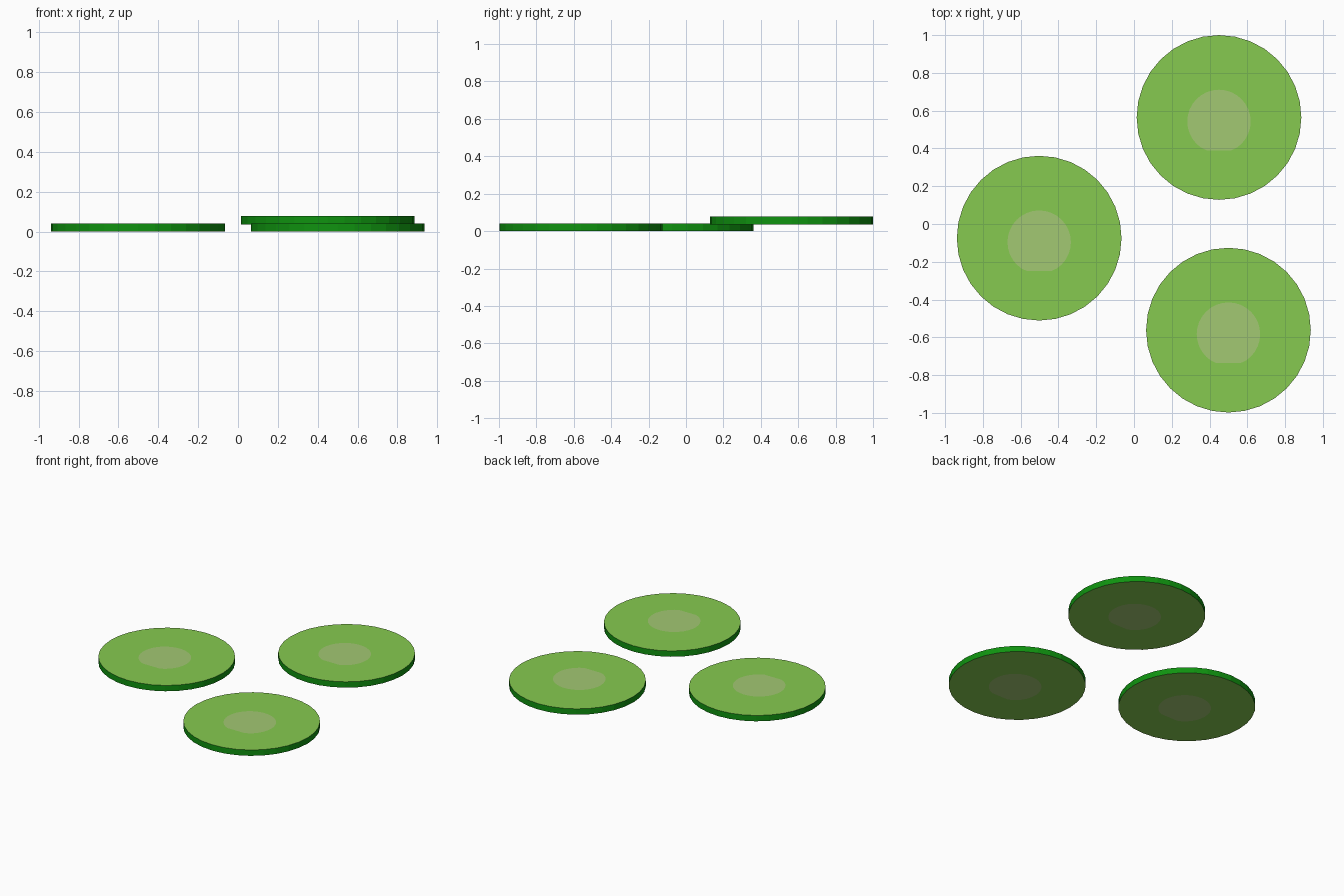
import bpy, bmesh, math

if "Cube" in bpy.data.objects:
    bpy.data.objects.remove(bpy.data.objects["Cube"])

SEGS, RADIUS, THICK = 32, 0.436, 0.041


def material(name, rgb):
    m = bpy.data.materials.new(name)
    m.diffuse_color = (*rgb, 1)
    m.use_nodes = True
    m.node_tree.nodes["Principled BSDF"].inputs["Base Color"].default_value = m.diffuse_color
    return m


MATS = [material("dark_green_skin", (0.005, 0.29, 0.005)),
        material("light_green_flesh", (0.238, 0.59, 0.08)),
        material("pale_seed_core", (0.36, 0.58, 0.17))]


def slice_disc(name, x, y, z):
    bm = bmesh.new()
    angles = [2 * math.pi * i / SEGS for i in range(SEGS)]

    # Outer rim and seed-core outline (a circle with a flattened front) per side
    def ring(h):
        outer = [bm.verts.new((RADIUS * math.cos(a), RADIUS * math.sin(a), h)) for a in angles]
        inner = [bm.verts.new((0.168 * math.cos(a), max(0.168 * math.sin(a) - 0.021, -0.174), h))
                 for a in angles]
        return outer, inner

    def face(verts, mat):
        bm.faces.new(verts).material_index = mat

    bot, bot_core = ring(0)
    top, top_core = ring(THICK)
    for i in range(SEGS):
        j = (i + 1) % SEGS
        face((bot[i], bot[j], top[j], top[i]), 0)                # skin
        face((top[i], top[j], top_core[j], top_core[i]), 1)      # upper flesh
        face((bot[j], bot[i], bot_core[i], bot_core[j]), 1)      # lower flesh
    face(top_core, 2)
    face(bot_core[::-1], 2)

    me = bpy.data.meshes.new(name)
    bm.to_mesh(me)
    bm.free()
    for m in MATS:
        me.materials.append(m)
    ob = bpy.data.objects.new(name, me)
    ob.location = (x, y, z)
    bpy.context.collection.objects.link(ob)


slice_disc("left_slice", -0.502, -0.075, 0)
slice_disc("front_slice", 0.5, -0.562, 0)
slice_disc("back_slice", 0.45, 0.564, 0.036)
